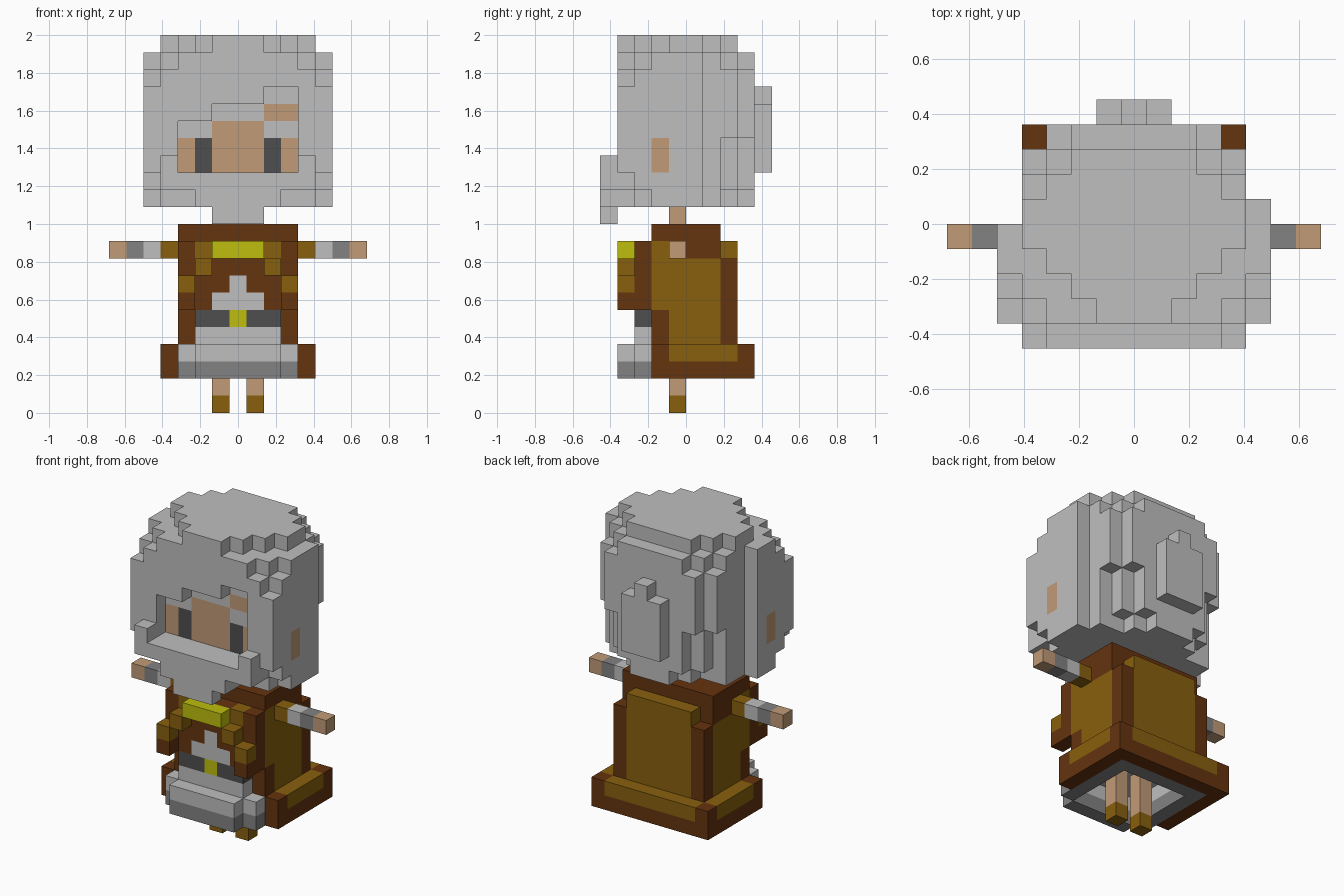
import bpy, bmesh

if "Cube" in bpy.data.objects:
    bpy.data.objects.remove(bpy.data.objects["Cube"], do_unlink=True)

U = 2 / 22  # block size


def linear(c):
    c /= 255
    return c / 12.92 if c <= 0.04045 else ((c + 0.055) / 1.055) ** 2.4


COLOURS = {
    "light_grey": (191, 191, 191), "mid_grey": (130, 130, 130), "dark_grey": (79, 79, 79),
    "skin": (193, 155, 119), "brown": (101, 51, 15), "mustard": (136, 96, 14),
    "yellow": (190, 190, 14),
}
MATS = {}
for name, rgb in COLOURS.items():
    m = bpy.data.materials.new(name)
    col = tuple(linear(c) for c in rgb) + (1.0,)
    m.diffuse_color = col
    m.use_nodes = True
    bsdf = next(n for n in m.node_tree.nodes if n.type == 'BSDF_PRINCIPLED')
    bsdf.inputs["Base Color"].default_value = col
    bsdf.inputs["Roughness"].default_value = 0.9
    MATS[name] = m

parts = {}


def fill(part, mat, x, y, z, both=False):
    """Fill an inclusive block range; mat None carves; both mirrors in x."""
    cells = parts.setdefault(part, {})
    for i in range(x[0], x[1] + 1):
        for j in range(y[0], y[1] + 1):
            for k in range(z[0], z[1] + 1):
                for s in ((i, -i) if both else (i,)):
                    if mat is None:
                        cells.pop((s, j, k), None)
                    else:
                        cells[s, j, k] = mat


def slab(part, mat, widths, z, y0=-4):
    """Stack of rows from front to back, each given by its half width."""
    for n, w in enumerate(widths):
        fill(part, mat, (-w, w), (y0 + n, y0 + n), z)


G, M, D, S, B, O, Y = COLOURS["light_grey"] and (
    "light_grey", "mid_grey", "dark_grey", "skin", "brown", "mustard", "yellow")

# Head of hair, rounded layer by layer
slab("head", G, (2, 4, 5, 5, 5, 4, 2, 1), (12, 12))
slab("head", G, (4, 5, 5, 5, 5, 4, 3, 2), (13, 13))
slab("head", G, (5, 5, 5, 5, 5, 4, 3, 2), (14, 15))
slab("head", G, (5, 5, 5, 5, 5, 4, 4, 3), (16, 18))
slab("head", G, (4, 5, 5, 5, 5, 4, 4, 3), (19, 19))
slab("head", G, (3, 4, 5, 5, 5, 4, 3, 2), (20, 20))
slab("head", G, (1, 2, 3, 4, 4, 3, 2), (21, 21))
fill("head", None, (-5, -5), (0, 0), (12, 20))
# Face opening under a slanted fringe, one block deep
fill("head", None, (-3, 3), (-4, -4), (14, 16))
fill("head", None, (-1, 3), (-4, -4), (17, 17))
fill("head", None, (2, 3), (-4, -4), (18, 18))
fill("head", S, (-3, 3), (-3, -3), (14, 15))
fill("head", S, (-1, 1), (-3, -3), (16, 16))
fill("head", S, (2, 3), (-3, -3), (17, 17))
fill("head", D, (2, 2), (-3, -3), (14, 15), True)   # eyes
fill("head", S, (5, 5), (-2, -2), (14, 15), True)   # ears
# Bun at the back
fill("hair_bun", G, (-1, 1), (4, 4), (14, 17))
fill("hair_bun", G, (0, 0), (4, 4), (18, 18))
# Beard
fill("beard", G, (4, 4), (-5, -5), (14, 14), True)
fill("beard", G, (-4, 4), (-5, -5), (13, 13))
fill("beard", G, (-2, 2), (-5, -5), (12, 12))
fill("beard", G, (-1, 1), (-5, -5), (11, 11))
fill("neck", S, (-1, 1), (-1, -1), (11, 11))

# Coat: collar, trunk, coloured panels on sides and back
fill("coat", B, (-3, 3), (-2, 1), (4, 10))
fill("coat", B, (-3, 3), (2, 2), (4, 8))
fill("coat", O, (3, 3), (-2, 1), (6, 8), True)
fill("coat", O, (3, 3), (-1, 1), (4, 5), True)
fill("coat", O, (3, 3), (-2, -2), (9, 9), True)
fill("coat", O, (-2, 2), (2, 2), (4, 9))
# Coat hem
fill("coat_hem", B, (4, 4), (-2, 3), (2, 3), True)
fill("coat_hem", B, (-4, 4), (3, 3), (2, 3))
fill("coat_hem", O, (4, 4), (-1, 2), (3, 3), True)
fill("coat_hem", O, (-3, 3), (3, 3), (3, 3))
# Lapels and clasp
fill("lapels", B, (-3, 3), (-3, -3), (8, 9))
fill("lapels", B, (1, 3), (-3, -3), (7, 7), True)
fill("lapels", B, (2, 3), (-3, -3), (6, 6), True)
fill("lapels", O, (2, 2), (-3, -3), (9, 9), True)
fill("lapels", O, (2, 2), (-4, -4), (8, 8), True)
fill("lapels", O, (3, 3), (-4, -4), (7, 7), True)
fill("lapels", B, (3, 3), (-4, -4), (6, 6), True)
fill("clasp", Y, (-1, 1), (-4, -4), (9, 9))
# Shirt, belt and buckle
fill("shirt", G, (0, 0), (-3, -3), (7, 7))
fill("shirt", G, (-1, 1), (-3, -3), (6, 6))
fill("belt", D, (-2, 2), (-3, -3), (5, 5))
fill("belt", Y, (0, 0), (-3, -3), (5, 5))
# Skirt, hollow underneath, with a darker border
fill("skirt", G, (-2, 2), (-3, -3), (4, 4))
fill("skirt", G, (-2, 2), (-4, -4), (3, 3))
fill("skirt", M, (-2, 2), (-4, -4), (2, 2))
fill("skirt", G, (-3, 3), (-3, 2), (3, 3))
fill("skirt", M, (-3, 3), (-3, 2), (2, 2))
fill("skirt", None, (-2, 2), (-3, 1), (2, 3))
fill("coat", G, (-2, 2), (-2, 1), (4, 4))  # lining above the hollow

# Arms and legs
for side, s in (("left", 1), ("right", -1)):
    for n, mat in enumerate((O, G, M, S)):
        x = s * (4 + n)
        fill(side + "_arm", mat, (x, x), (-1, -1), (9, 9))
    fill(side + "_leg", S, (s, s), (-1, -1), (1, 3))
    fill(side + "_leg", O, (s, s), (-1, -1), (0, 0))

# Turn each part into a mesh of its exposed block sides
solid = {c for cells in parts.values() for c in cells}
for name, cells in parts.items():
    bm = bmesh.new()
    used = sorted(set(cells.values()))
    verts = {}

    def corner(p):
        if p not in verts:
            verts[p] = bm.verts.new(((p[0] - 0.5) * U, p[1] * U, p[2] * U))
        return verts[p]

    for c, mat in cells.items():
        for axis in range(3):
            for d in (0, 1):
                near = list(c)
                near[axis] += 2 * d - 1
                if tuple(near) in solid:
                    continue
                a, b = (axis + 1) % 3, (axis + 2) % 3
                ring = []
                for da, db in ((0, 0), (1, 0), (1, 1), (0, 1)):
                    p = list(c)
                    p[axis] += d
                    p[a] += da
                    p[b] += db
                    ring.append(corner(tuple(p)))
                face = bm.faces.new(ring if d else ring[::-1])
                face.material_index = used.index(mat)
    mesh = bpy.data.meshes.new(name)
    bm.to_mesh(mesh)
    bm.free()
    for mat in used:
        mesh.materials.append(MATS[mat])
    bpy.context.collection.objects.link(bpy.data.objects.new(name, mesh))
